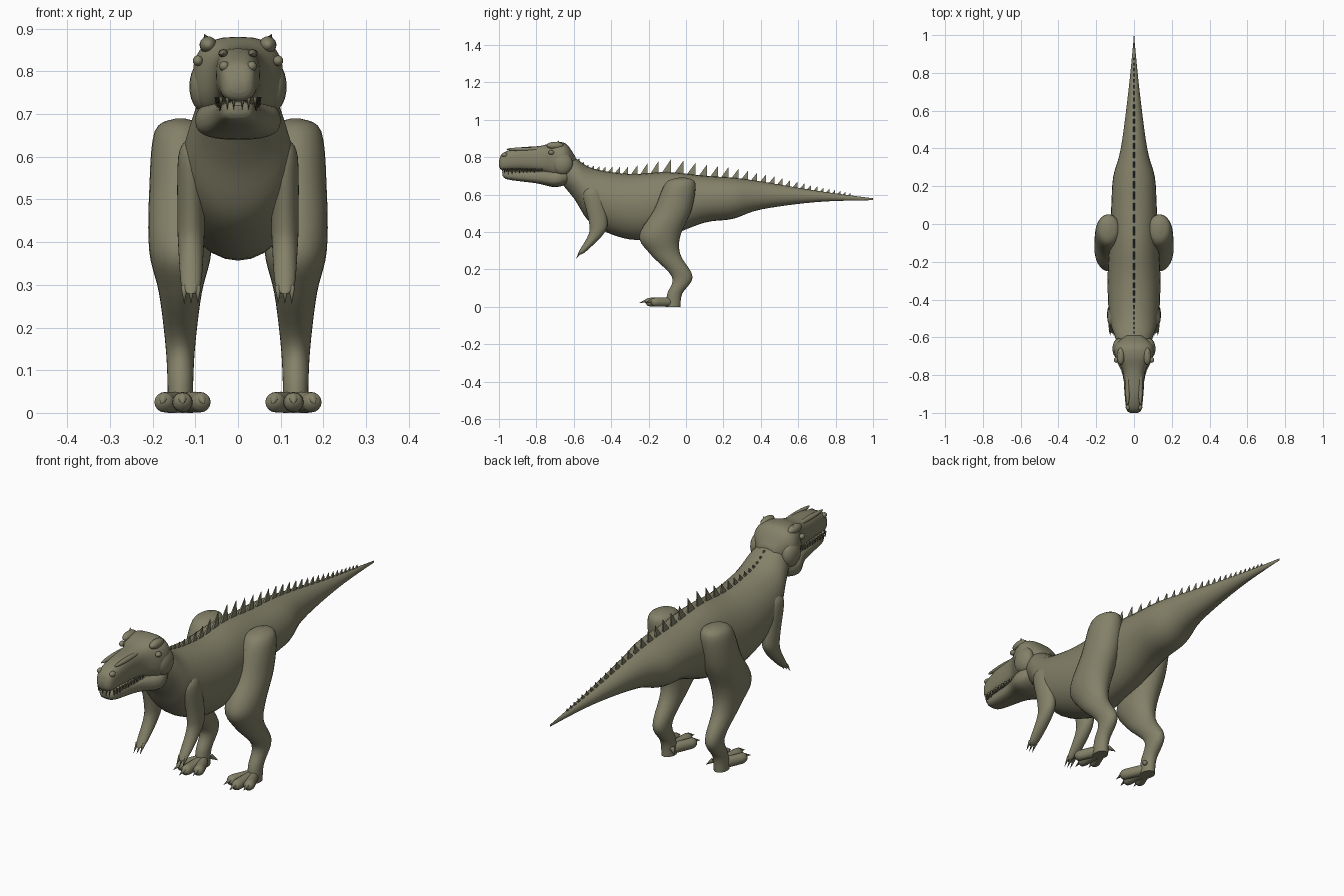
import bpy, bmesh
from math import sin, cos, pi, copysign, radians
from mathutils import Vector

if "Cube" in bpy.data.objects:
    bpy.data.objects.remove(bpy.data.objects["Cube"])

# One olive skin colour
skin = bpy.data.materials.new("olive_skin")
skin.use_nodes = True
skin.diffuse_color = (.23, .22, .14, 1)
shader = next(node for node in skin.node_tree.nodes if node.type == "BSDF_PRINCIPLED")
shader.inputs["Base Color"].default_value = skin.diffuse_color
shader.inputs["Roughness"].default_value = .8


def finish(name, bm, angle=50):
    bmesh.ops.recalc_face_normals(bm, faces=bm.faces)
    mesh = bpy.data.meshes.new(name)
    bm.to_mesh(mesh)
    bm.free()
    mesh.materials.append(skin)
    part = bpy.data.objects.new(name, mesh)
    bpy.context.collection.objects.link(part)
    bpy.ops.object.select_all(action="DESELECT")
    part.select_set(True)
    bpy.context.view_layer.objects.active = part
    bpy.ops.object.shade_smooth_by_angle(angle=radians(angle))


def smooth_path(rows, steps=5):
    # Catmull-Rom interpolation of section rows
    rows = [Vector(row) for row in rows]
    rows = [rows[0]] + rows + [rows[-1]]
    path = []
    for before, start, end, after in zip(rows, rows[1:], rows[2:], rows[3:]):
        tangent_in, tangent_out = (end - before) / 2, (after - start) / 2
        for step in range(steps):
            t = step / steps
            blend = t * t * (3 - 2 * t)
            path.append(start.lerp(end, blend) + tangent_in * t * (1 - t) ** 2
                        - tangent_out * t * t * (1 - t))
    return path + [rows[-1]]


def rounded(value, power):
    return copysign(abs(value) ** (2 / power), value)


def loft(name, sections, upright=False, power=2, sides=28):
    # Sections are centre x, y, z and two radii; upright lofts use level rings
    bm = bmesh.new()
    rings = []
    for x, y, z, wide, deep in sections:
        ring = []
        for side in range(sides):
            turn = 2 * pi * side / sides
            across = rounded(cos(turn), power) * max(wide, .001)
            along = rounded(sin(turn), power) * max(deep, .001)
            offset = (across, along, 0) if upright else (across, 0, along)
            ring.append(bm.verts.new(Vector((x, y, z)) + Vector(offset)))
        rings.append(ring)
    for near, far in zip(rings, rings[1:]):
        for side in range(sides):
            bm.faces.new((near[side - 1], near[side], far[side], far[side - 1]))
    bm.faces.new(rings[0])
    bm.faces.new(rings[-1])
    finish(name, bm)


def profile_loft(name, rows, power=2):
    # Rows are y, top, bottom, half width
    sections = [(0, y, (top + bottom) / 2, width, (top - bottom) / 2)
                for y, top, bottom, width in smooth_path(rows)]
    loft(name, sections, power=power)


def limb(name, x, rows):
    # Rows are y, z, half width, half depth
    sections = [(x, y, z, width, depth) for y, z, width, depth in smooth_path(rows)]
    loft(name, sections, upright=True)


def ball(name, centre, size):
    bm = bmesh.new()
    bmesh.ops.create_uvsphere(bm, u_segments=20, v_segments=12, radius=1)
    bmesh.ops.scale(bm, vec=size, verts=bm.verts)
    bmesh.ops.translate(bm, vec=centre, verts=bm.verts)
    finish(name, bm)


def spike(bm, base, tip, radius):
    # Small cone from base to tip
    base, tip = Vector(base), Vector(tip)
    reach = tip - base
    cone = bmesh.ops.create_cone(bm, segments=8, radius1=radius, radius2=0,
                                 depth=reach.length, cap_ends=True)
    turn = reach.to_track_quat("Z", "Y").to_matrix()
    for vert in cone["verts"]:
        vert.co = turn @ vert.co + (base + tip) / 2


# Neck, trunk and tail
body_rows = [
    (-.7, .84, .7, .06), (-.6, .8, .58, .1), (-.5, .74, .44, .13), (-.3, .71, .36, .14),
    (-.1, .72, .38, .13), (.1, .7, .45, .12), (.25, .69, .47, .11), (.4, .67, .52, .07),
    (.7, .62, .56, .03), (1, .58, .57, 0)]
profile_loft("body", body_rows)

# Head with separate jaws
profile_loft("upper_head", [
    (-1, .78, .75, .02), (-.98, .82, .73, .04), (-.9, .85, .73, .05), (-.78, .86, .72, .06),
    (-.7, .88, .69, .1), (-.64, .87, .69, .1), (-.59, .8, .74, .04)], power=2.7)
profile_loft("lower_jaw", [
    (-.98, .72, .7, .02), (-.95, .73, .68, .04), (-.8, .73, .66, .06), (-.7, .73, .64, .1),
    (-.63, .74, .66, .08), (-.6, .72, .69, .04)], power=2.7)

for sign, side in ((1, "left"), (-1, "right")):
    # Teeth along both jaws
    teeth = bmesh.new()
    for index in range(11):
        x, y = sign * (.04 + .001 * index), -.97 + .02 * index
        spike(teeth, (x, y, .74), (x, y, .71 - .005 * (index % 3)), .005)
        spike(teeth, (x, y + .01, .72), (x, y + .01, .74), .004)
    for x in (.01, .025):
        spike(teeth, (sign * x, -.98, .74), (sign * x, -.985, .71), .005)
    finish(side + "_teeth", teeth)

    # Face details
    ball(side + "_cheek", (sign * .08, -.66, .765), (.034, .055, .06))
    ball(side + "_brow", (sign * .07, -.7, .862), (.02, .045, .02))
    ball(side + "_eye", (sign * .094, -.72, .825), (.012, .015, .012))
    ball(side + "_snout_ridge", (sign * .034, -.86, .842), (.012, .1, .01))
    ball(side + "_nostril", (sign * .032, -.97, .812), (.012, .016, .012))
    horn = bmesh.new()
    spike(horn, (sign * .07, -.69, .87), (sign * .08, -.68, .888), .012)
    finish(side + "_horn", horn)

    # Hind leg from hip through knee and ankle
    limb(side + "_leg", sign * .135, [
        (-.02, .69, .01, .02), (-.03, .66, .06, .08), (-.07, .52, .073, .1),
        (-.14, .38, .073, .11), (-.11, .28, .05, .08), (-.02, .16, .035, .055),
        (-.06, .07, .03, .04), (-.07, 0, .03, .04)])

    # Three splayed toes with claws, and a rear claw
    claws = bmesh.new()
    for label, splay, length in (("inner", -.043, .13), ("middle", 0, .16), ("outer", .043, .13)):
        toe = []
        for step in range(13):
            t = step / 12
            radius = .024 * (1 - (2 * t - 1) ** 6) ** .5
            toe.append((sign * (.13 + splay * min(1, t * 1.3)), -.06 - length * t,
                        .025, radius, radius))
        loft(side + "_" + label + "_toe", toe, sides=16)
        x, y = sign * (.13 + splay), -.06 - length
        spike(claws, (x, y + .02, .036), (x + sign * splay / 5, y - .03, .02), .012)
    spike(claws, (sign * .105, -.05, .04), (sign * .08, -.03, .02), .012)
    finish(side + "_foot_claws", claws)

    # Arm with shoulder, elbow and hand
    limb(side + "_arm", sign * .11, [
        (-.5, .64, .01, .02), (-.5, .6, .03, .05), (-.47, .46, .032, .05),
        (-.48, .39, .03, .04), (-.55, .3, .023, .02), (-.57, .28, .01, .01)])
    claws = bmesh.new()
    for spread in (-.016, 0, .016):
        x = sign * (.11 + spread)
        spike(claws, (x, -.56, .295), (x, -.59, .255), .008)
    finish(side + "_hand_claws", claws)


# Row of swept-back plates along the spine
def back_height(y):
    path = smooth_path(body_rows)
    for near, far in zip(path, path[1:]):
        if near[0] <= y <= far[0]:
            return near[1] + (far[1] - near[1]) * (y - near[0]) / (far[0] - near[0])


plates = bmesh.new()
y = -.59
while y < .86:
    rise = max(0, 1 - abs(y + .12) / (.42 if y < -.12 else 1))
    height, length = .012 + .06 * rise, .02 + .035 * rise
    rear = y + length
    outline = [(.005, y, back_height(y) - .01), (.005, rear, back_height(rear) - .01),
               (.001, rear, back_height(rear) + height)]
    left, right = ([plates.verts.new((sign * x, along, z)) for x, along, z in outline]
                   for sign in (1, -1))
    plates.faces.new(left)
    plates.faces.new(right)
    for corner in range(3):
        plates.faces.new((left[corner - 1], left[corner], right[corner], right[corner - 1]))
    y += length * 1.25
finish("spine_plates", plates, angle=20)
